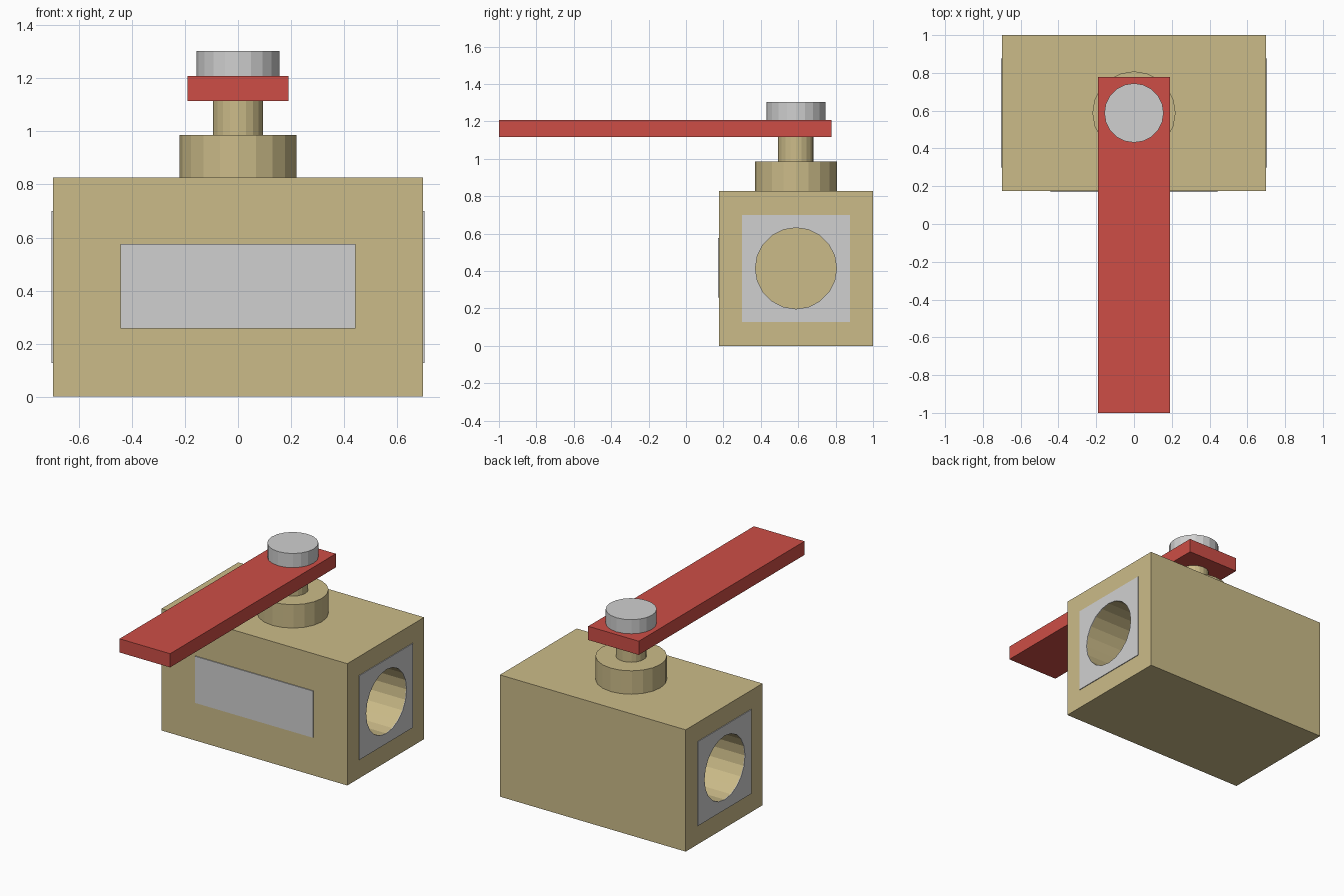
import bpy
from math import pi

old = bpy.data.objects.get("Cube")
if old:
    bpy.data.objects.remove(old, do_unlink=True)


def material(name, rgb):
    m = bpy.data.materials.new(name)
    m.use_nodes = True
    m.diffuse_color = (*rgb, 1)
    m.node_tree.nodes["Principled BSDF"].inputs["Base Color"].default_value = (*rgb, 1)
    return m


brass = material("brass", (0.60, 0.50, 0.25))
silver = material("silver", (0.63, 0.63, 0.63))
red = material("red", (0.61, 0.076, 0.061))


def finish(name, mat):
    ob = bpy.context.object
    ob.name = ob.data.name = name
    ob.data.materials.append(mat)
    return ob


def box(name, x, y, z, mat):
    """Box from (low, high) pairs on each axis."""
    spans = (x, y, z)
    bpy.ops.mesh.primitive_cube_add(size=1, location=[(a + b) / 2 for a, b in spans])
    ob = bpy.context.object
    ob.scale = [b - a for a, b in spans]
    bpy.ops.object.transform_apply(location=False, rotation=False, scale=True)
    return finish(name, mat)


def cylinder(name, radius, low, high, mat):
    """Faceted upright cylinder on the valve axis."""
    bpy.ops.mesh.primitive_cylinder_add(vertices=20, radius=radius, depth=high - low,
                                        location=(0, AXIS_Y, (low + high) / 2))
    return finish(name, mat)


def cut(ob, tool):
    mod = ob.modifiers.new("bore", 'BOOLEAN')
    mod.operation = 'DIFFERENCE'
    mod.solver = 'EXACT'
    mod.object = tool
    bpy.context.view_layer.objects.active = ob
    bpy.ops.object.modifier_apply(modifier=mod.name)


AXIS_Y, BORE_Z = 0.588, 0.414
BODY_X, PLATE_X, BORE_DEPTH = 0.698, 0.703, 0.5

# Valve body and front plate
body = box("valve_body", (-BODY_X, BODY_X), (0.176, 1), (0, 0.827), brass)
box("front_plate", (-0.443, 0.443), (0.17, 0.178), (0.258, 0.575), silver)

# Side plates and blind pipe bores
for side, s in (("left", 1), ("right", -1)):
    plate = box(side + "_side_plate", sorted((s * BODY_X, s * PLATE_X)),
                (AXIS_Y - 0.288, AXIS_Y + 0.288), (BORE_Z - 0.286, BORE_Z + 0.286), silver)
    bpy.ops.mesh.primitive_cylinder_add(
        vertices=20, radius=0.217, depth=BORE_DEPTH + 0.1, rotation=(0, pi / 2, 0),
        location=(s * (BODY_X + 0.05 - BORE_DEPTH / 2), AXIS_Y, BORE_Z))
    tool = finish("bore_cutter", brass)
    cut(body, tool)
    cut(plate, tool)
    bpy.data.objects.remove(tool, do_unlink=True)

# Collar, stem, lever and retaining nut
cylinder("collar", 0.22, 0.827, 0.986, brass)
cylinder("stem", 0.095, 0.986, 1.115, brass)
box("lever_handle", (-0.19, 0.19), (-1, 0.778), (1.115, 1.208), red)
cylinder("retaining_cap", 0.157, 1.208, 1.304, silver)
